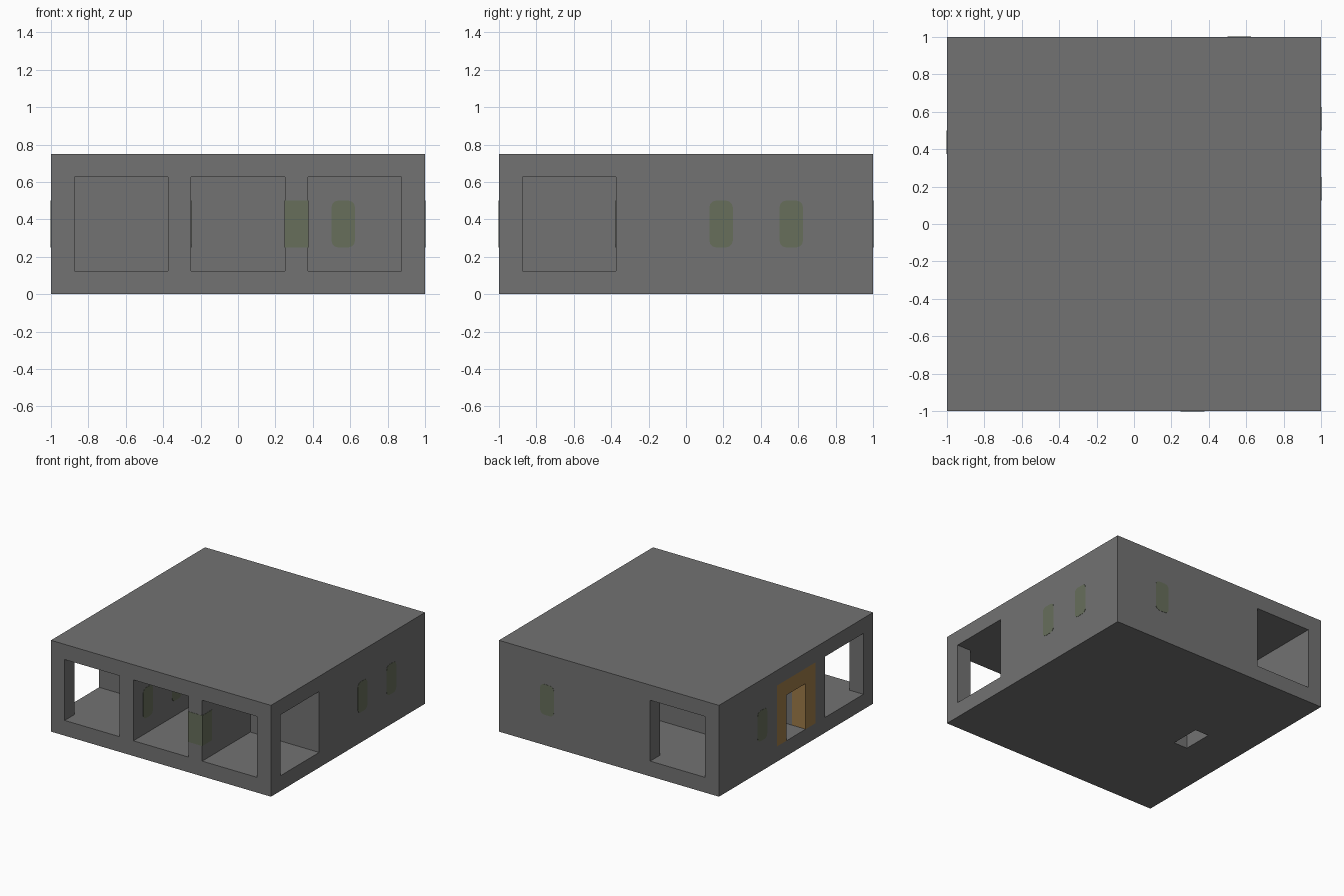
import bpy, bmesh, math
from mathutils import Vector

old = bpy.data.objects.get("Cube")
if old:
    bpy.data.objects.remove(old, do_unlink=True)


def material(name, rgb):
    m = bpy.data.materials.new(name)
    m.use_nodes = True
    m.diffuse_color = (*rgb, 1)
    m.node_tree.nodes["Principled BSDF"].inputs["Base Color"].default_value = (*rgb, 1)
    return m


STONE = material("grey stone", (0.17, 0.17, 0.17))
MOSS = material("moss green", (0.135, 0.158, 0.105))
WOOD = material("brown wood", (0.34, 0.195, 0.065))

U = 0.125            # wall thickness and layout unit
SILL, LINTEL = U, 5 * U


def finish(bm, name, mat):
    bmesh.ops.recalc_face_normals(bm, faces=bm.faces)
    mesh = bpy.data.meshes.new(name)
    bm.to_mesh(mesh)
    bm.free()
    mesh.materials.append(mat)
    ob = bpy.data.objects.new(name, mesh)
    bpy.context.collection.objects.link(ob)
    return ob


def box(name, lo, hi, mat):
    bm = bmesh.new()
    bmesh.ops.create_cube(bm, size=1)
    lo, hi = Vector(lo), Vector(hi)
    for v in bm.verts:
        v.co = Vector([(a + b) / 2 + c * (b - a) for a, b, c in zip(lo, hi, v.co)])
    return finish(bm, name, mat)


def carve(target, lo, hi):
    cutter = box("cutter", lo, hi, STONE)
    cutter.hide_render = True
    mod = target.modifiers.new("carve", 'BOOLEAN')
    mod.operation, mod.solver, mod.object = 'DIFFERENCE', 'EXACT', cutter
    bpy.context.view_layer.objects.active = target
    bpy.ops.object.modifier_apply(modifier=mod.name)
    bpy.data.objects.remove(cutter, do_unlink=True)


def extrude(name, points, axis, depth, mat):
    bm = bmesh.new()
    face = bm.faces.new([bm.verts.new(p) for p in points])
    ext = bmesh.ops.extrude_face_region(bm, geom=[face])
    moved = [g for g in ext["geom"] if isinstance(g, bmesh.types.BMVert)]
    bmesh.ops.translate(bm, verts=moved, vec=Vector(axis) * depth)
    return finish(bm, name, mat)


def moss_patch(name, axis, sign, plane, centre):
    """Thin rounded plate lying on the wall at the given plane."""
    w, h, r = U / 2, U, 0.035
    pts = []
    for i, (sx, sz) in enumerate([(1, 1), (-1, 1), (-1, -1), (1, -1)]):
        for k in range(4):
            a = math.radians(90 * i + 30 * k)
            s = centre + sx * (w - r) + r * math.cos(a)
            z = 3 * U + sz * (h - r) + r * math.sin(a)
            pts.append((plane - sign * 0.002, s, z) if axis == 'x' else (s, plane - sign * 0.002, z))
    direction = (sign, 0, 0) if axis == 'x' else (0, sign, 0)
    return extrude(name, pts, direction, 0.004, MOSS)


# Solid block
house = box("house_walls", (-1, -1, 0), (1, 1, 6 * U), STONE)

# Front corner rooms, each open to the front and to one side
for s in (-1, 1):
    for outer, front in ((7 * U, -1.1), (1.1, -7 * U)):
        xs = sorted((s * 3 * U, s * outer))
        carve(house, (xs[0], front, SILL), (xs[1], -3 * U, LINTEL))

# Middle front bay
carve(house, (-2 * U, -1.1, SILL), (2 * U, -2 * U, LINTEL))

# Back room and its window
carve(house, (-7 * U, 3 * U, SILL), (7 * U, 7 * U, LINTEL))
carve(house, (-7 * U, 6 * U, SILL), (-3 * U, 1.1, LINTEL))

# Doorway notch, passage and floor shaft
carve(house, (-1.1, -2 * U, SILL), (-7 * U, 2 * U, LINTEL))
carve(house, (-7.5 * U, -U, SILL), (-4 * U, U, 4 * U))
carve(house, (-5 * U, -U, -0.1), (-4 * U, U, 1.5 * U))

# Door frame filling the notch
arch = [(-2, 1), (-1, 1), (-1, 4), (1, 4), (1, 1), (2, 1), (2, 5), (-2, 5)]
extrude("door_frame", [(-1, y * U, z * U) for y, z in arch], (1, 0, 0), U, WOOD)

# Moss patches on the walls
patches = [
    ("right_wall_moss_front", 'x', 1, 1, 1.5),
    ("right_wall_moss_back", 'x', 1, 1, 4.5),
    ("back_wall_moss", 'y', 1, 1, 4.5),
    ("left_wall_moss", 'x', -1, -1, 3.5),
    ("corner_room_moss", 'y', -1, -3 * U, 4.5),
    ("bay_moss_front", 'x', 1, -2 * U, -6.5),
    ("bay_moss_back", 'x', 1, -2 * U, -3.5),
]
for name, axis, sign, plane, c in patches:
    moss_patch(name, axis, sign, plane, c * U)

# Moss wrapped round the front pillar
e = 0.002
box("pillar_moss", (2 * U - e, -1 - e, 2 * U), (3 * U + e, -7 * U, 4 * U), MOSS)
